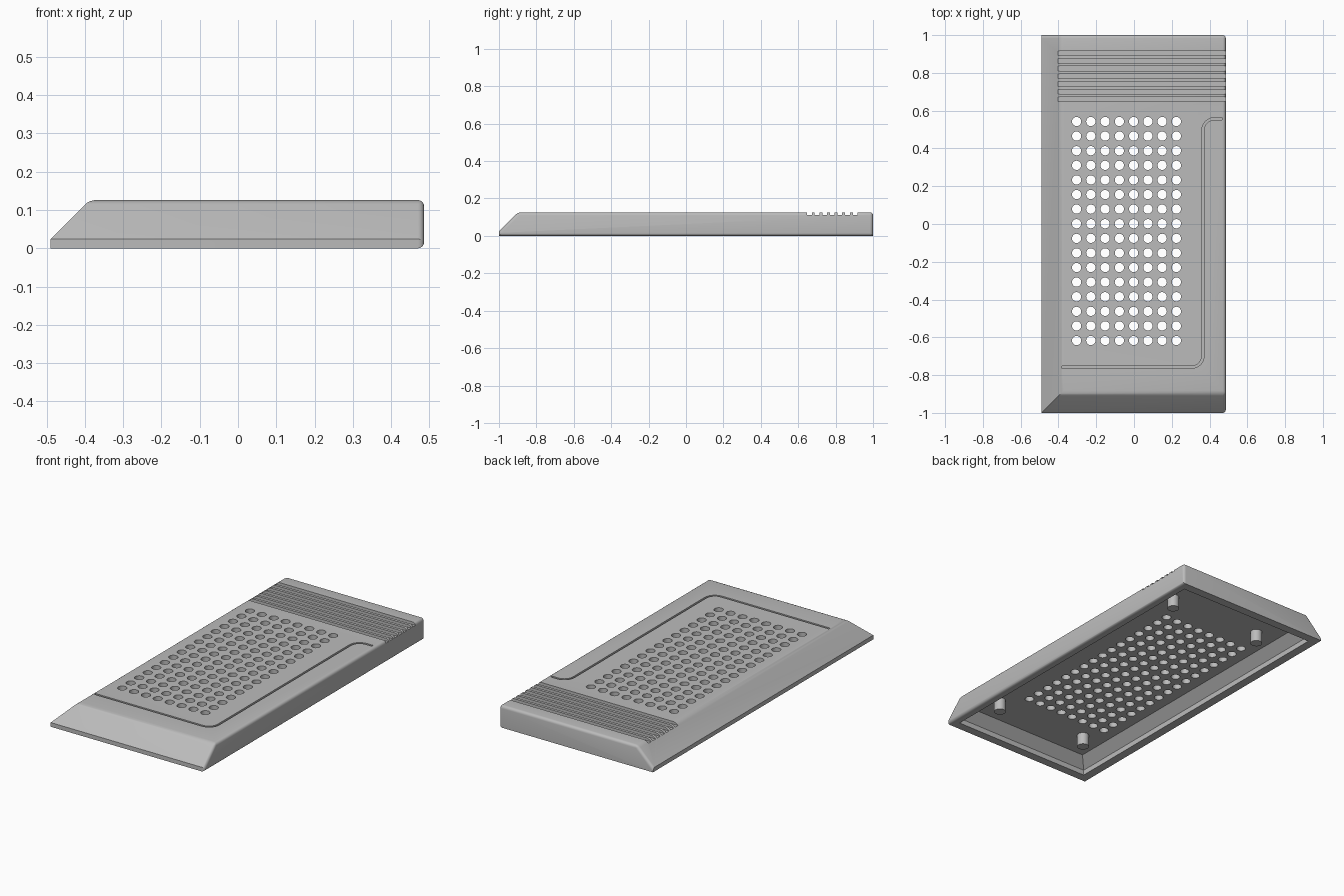
import bpy, bmesh, math
from mathutils import Vector

if "Cube" in bpy.data.objects:
    bpy.data.objects.remove(bpy.data.objects["Cube"])

grey = bpy.data.materials.new("plain grey")
grey.diffuse_color = (0.5, 0.5, 0.5, 1)
grey.use_nodes = True
grey.node_tree.nodes["Principled BSDF"].inputs["Base Color"].default_value = grey.diffuse_color


def finish(bm, name):
    bmesh.ops.recalc_face_normals(bm, faces=bm.faces)
    me = bpy.data.meshes.new(name)
    bm.to_mesh(me)
    bm.free()
    ob = bpy.data.objects.new(name, me)
    bpy.context.collection.objects.link(ob)
    me.materials.append(grey)
    return ob


def box(bm, lo, hi):
    verts = bmesh.ops.create_cube(bm, size=1)["verts"]
    for v in verts:
        v.co = Vector([(a + b) / 2 + c * (b - a) for a, b, c in zip(lo, hi, v.co)])


def cylinder(bm, x, y, z0, z1, r, n):
    verts = bmesh.ops.create_cone(bm, cap_ends=True, segments=n, radius1=r, radius2=r, depth=z1 - z0)["verts"]
    bmesh.ops.translate(bm, verts=verts, vec=(x, y, (z0 + z1) / 2))


def slope_box(lo, hi, toe):
    """Box whose left and front sides lean inward at 45 degrees above the toe height."""
    bm = bmesh.new()
    box(bm, lo, hi)
    for no in ((-1, 0, 1), (0, -1, 1)):
        bmesh.ops.bisect_plane(bm, geom=bm.verts[:] + bm.edges[:] + bm.faces[:],
                               plane_co=(lo[0], lo[1], toe), plane_no=no, clear_outer=True)
        rim = [e for e in bm.edges if e.is_boundary]
        bmesh.ops.holes_fill(bm, edges=rim)
    return bm


def cut(target, cutter):
    cutter.hide_render = True
    m = target.modifiers.new("cut", "BOOLEAN")
    m.operation, m.solver, m.object = "DIFFERENCE", "EXACT", cutter
    bpy.context.view_layer.objects.active = target
    bpy.ops.object.modifier_apply(modifier=m.name)
    bpy.data.objects.remove(cutter)


# Cover: sloped left and front, rounded right, back and top edges
TOP, RIGHT, BACK = 0.126, 0.486, 1.0
bm = slope_box((-0.49, -1, 0), (RIGHT, BACK, TOP), 0.024)
soft = []
for e in bm.edges:
    a, b = (v.co for v in e.verts)
    on_right = min(a.x, b.x) > RIGHT - 1e-4
    on_top = min(a.z, b.z) > TOP - 1e-4
    on_back = min(a.y, b.y) > BACK - 1e-4 and max(a.z, b.z) > 0.03
    if on_right or on_top or on_back:
        soft.append(e)
bmesh.ops.bevel(bm, geom=soft, offset=0.016, segments=4, profile=0.5, affect="EDGES", clamp_overlap=True)
cover = finish(bm, "cover")

# Hollow underside, open at the bottom
cut(cover, finish(slope_box((-0.44, -0.95, -0.02), (0.44, 0.95, 0.083), 0.03), "cavity"))

# Grip slots across the back end
bm = bmesh.new()
for i in range(7):
    y = 0.66 + i * 0.0407
    box(bm, (-0.6, y - 0.0125, 0.111), (0.6, y + 0.0125, 0.2))
cut(cover, finish(bm, "slots"))

# Grid of round vent holes
bm = bmesh.new()
for i in range(8):
    for j in range(16):
        cylinder(bm, -0.304 + i * 0.0755, -0.617 + j * 0.0773, 0.05, 0.2, 0.0245, 24)
cut(cover, finish(bm, "vents"))

# Thin engraved line with two rounded corners
R = 0.06
path = [Vector((-0.38, -0.758))]
for k in range(9):
    t = math.radians(-90 + k * 11.25)
    path.append(Vector((0.305 + R * math.cos(t), -0.698 + R * math.sin(t))))
for k in range(9):
    t = math.radians(180 - k * 11.25)
    path.append(Vector((0.425 + R * math.cos(t), 0.497 + R * math.sin(t))))
path.append(Vector((0.465, 0.557)))
bm = bmesh.new()
rings = []
for i, p in enumerate(path):
    d = (path[min(i + 1, len(path) - 1)] - path[max(i - 1, 0)]).normalized()
    if i < 2:
        d = Vector((1, 0))
    side = Vector((-d.y, d.x)) * 0.006
    rings.append([bm.verts.new((*(p + side * s), z)) for s, z in ((-1, 0.116), (1, 0.116), (1, 0.15), (-1, 0.15))])
for a, b in zip(rings, rings[1:]):
    for k in range(4):
        bm.faces.new((a[k], a[(k + 1) % 4], b[(k + 1) % 4], b[k]))
bm.faces.new(rings[0])
bm.faces.new(rings[-1])
cut(cover, finish(bm, "line"))

# Four mounting posts under the roof
posts = []
for y, end in ((-0.733, "front"), (0.733, "back")):
    for x, side in ((-0.253, "left"), (0.337, "right")):
        bm = bmesh.new()
        cylinder(bm, x, y, 0.013, 0.09, 0.032, 32)
        posts.append(finish(bm, f"{end}_{side}_post"))

bpy.ops.object.select_all(action="DESELECT")
for ob in [cover] + posts:
    ob.select_set(True)
bpy.context.view_layer.objects.active = cover
bpy.ops.object.shade_smooth_by_angle(angle=math.radians(35))
